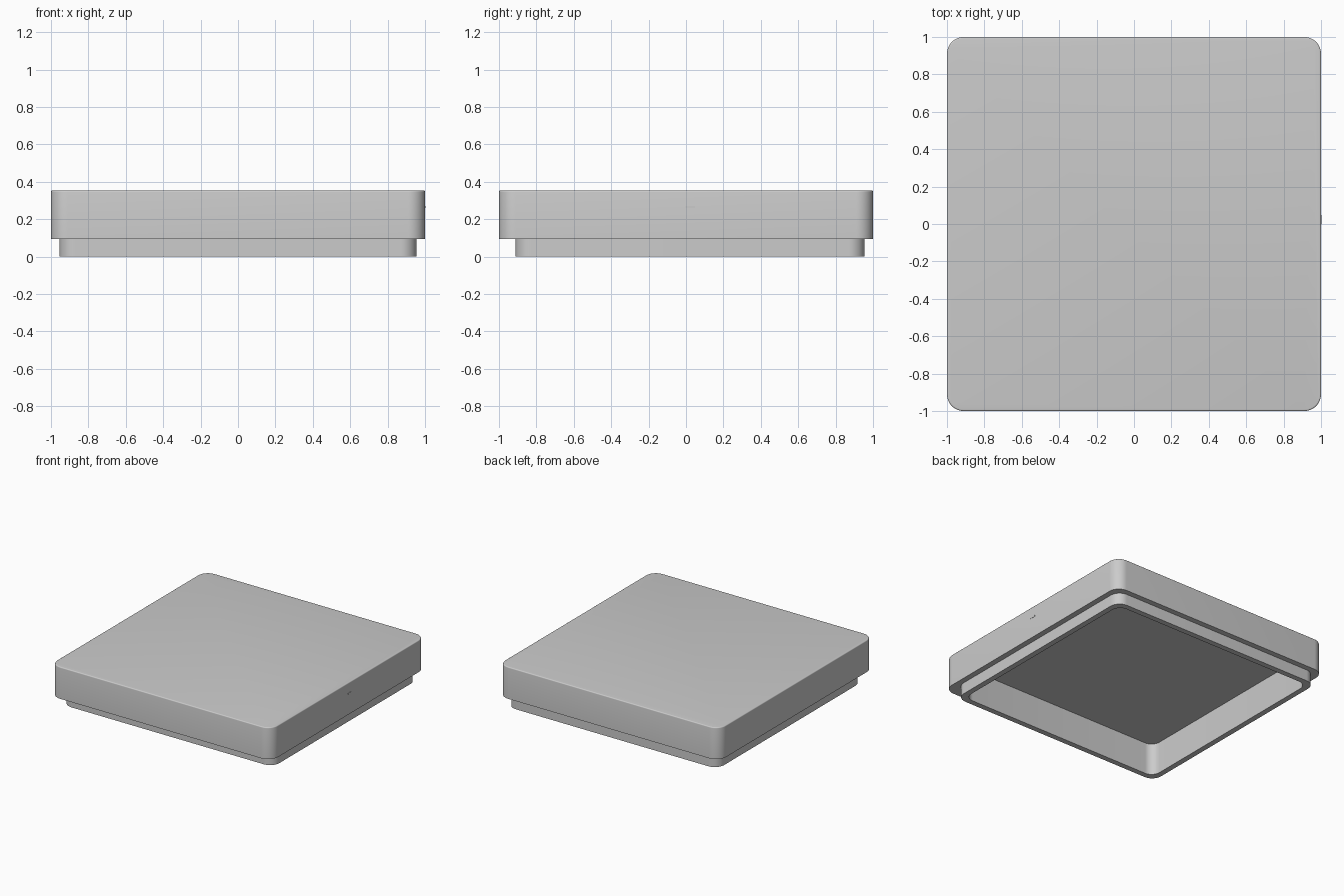
import bpy, bmesh, math

cube = bpy.data.objects.get("Cube")
if cube:
    bpy.data.objects.remove(cube, do_unlink=True)

grey = bpy.data.materials.new("plain grey")
grey.use_nodes = True
tint = (0.6, 0.6, 0.6, 1)
grey.diffuse_color = tint
grey.node_tree.nodes["Principled BSDF"].inputs["Base Color"].default_value = tint

CORNER_STEPS = 12


def rounded_loop(bm, half_x, front, back, radius, z):
    """Ring of vertices around a rounded rectangle at height z."""
    verts = []
    corners = [(half_x, back), (-half_x, back), (-half_x, front), (half_x, front)]
    for i, (x, y) in enumerate(corners):
        cx = x - math.copysign(radius, x)
        cy = y - math.copysign(radius, y)
        for s in range(CORNER_STEPS + 1):
            a = math.pi / 2 * (i + s / CORNER_STEPS)
            verts.append(bm.verts.new((cx + radius * math.cos(a),
                                       cy + radius * math.sin(a), z)))
    return verts


def loft(name, sections):
    """Skin a closed body through the sections, capped at both ends."""
    bm = bmesh.new()
    loops = [rounded_loop(bm, *s) for s in sections]
    for a, b in zip(loops, loops[1:]):
        for i in range(len(a)):
            j = (i + 1) % len(a)
            bm.faces.new((a[i], a[j], b[j], b[i]))
    bm.faces.new(loops[0])
    bm.faces.new(loops[-1])
    bmesh.ops.recalc_face_normals(bm, faces=bm.faces)
    mesh = bpy.data.meshes.new(name)
    bm.to_mesh(mesh)
    bm.free()
    mesh.materials.append(grey)
    obj = bpy.data.objects.new(name, mesh)
    bpy.context.collection.objects.link(obj)
    bpy.ops.object.select_all(action='DESELECT')
    obj.select_set(True)
    bpy.context.view_layer.objects.active = obj
    bpy.ops.object.shade_smooth_by_angle(angle=math.radians(35))
    return obj


TOP, LEDGE, CEILING = 0.353, 0.093, 0.26
EDGE = 0.008

# Softened top edge of the cover
sections = []
for k in range(5):
    a = math.pi / 2 * k / 4
    inset = EDGE * (1 - math.sin(a))
    sections.append((1 - inset, inset - 1, 1 - inset, 0.09 - inset,
                     TOP - EDGE * (1 - math.cos(a))))
# Cover wall, ledge, lower lip, and the hollow inside
sections += [
    (1, -1, 1, 0.09, LEDGE),
    (0.955, -0.912, 0.955, 0.085, LEDGE),
    (0.955, -0.912, 0.955, 0.085, 0),
    (0.91, -0.867, 0.91, 0.075, 0),
    (0.91, -0.867, 0.91, 0.075, CEILING),
]
loft("hollow_cover", sections)

# Tiny plain raised mark on the +x side
bpy.ops.mesh.primitive_cube_add(size=1, location=(0.999, 0.022, 0.264))
mark = bpy.context.object
mark.name = "side_mark"
mark.scale = (0.006, 0.052, 0.01)
mark.data.materials.append(grey)
